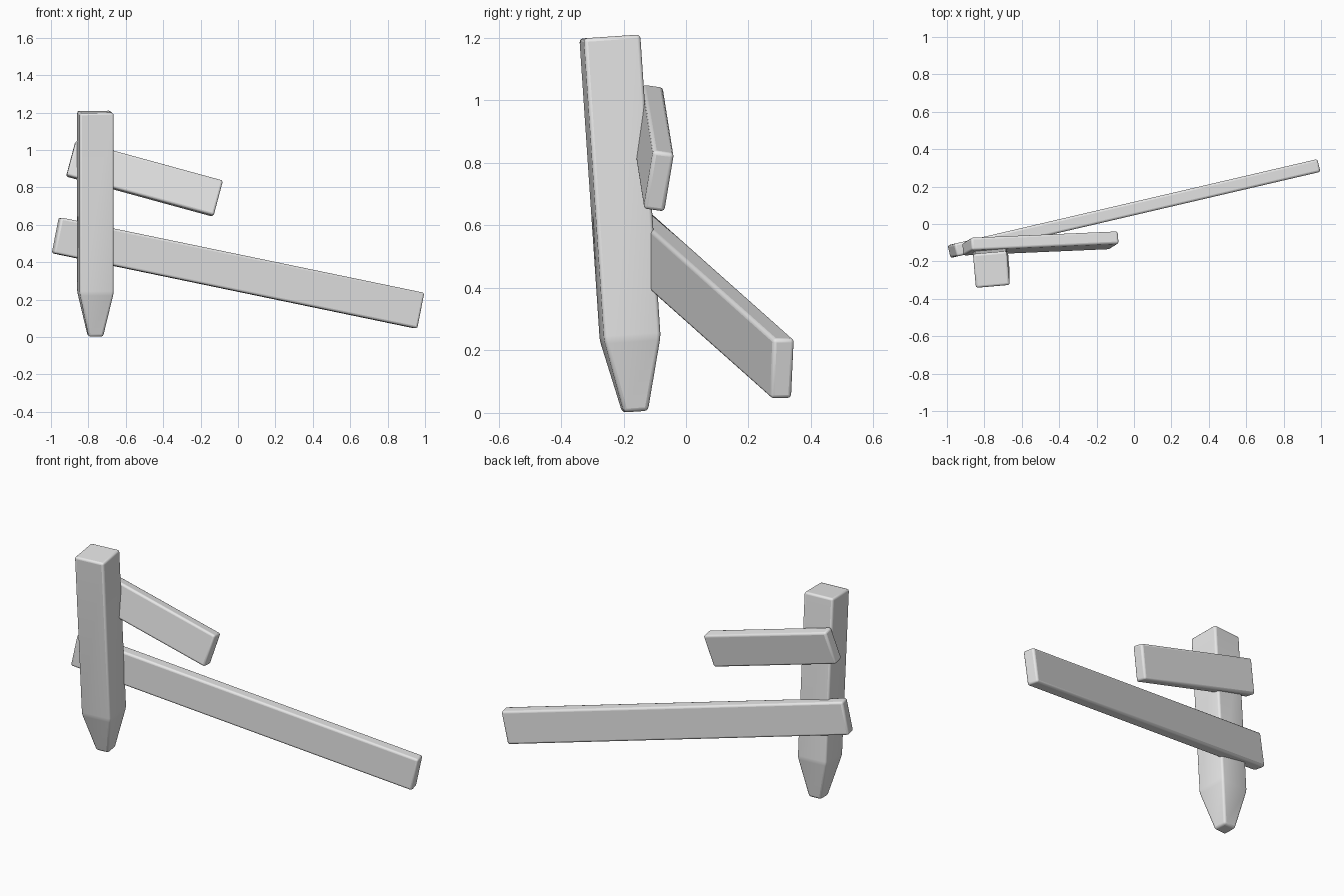
import bpy
import bmesh
from math import radians
from mathutils import Matrix, Vector

cube = bpy.data.objects.get("Cube")
if cube:
    bpy.data.objects.remove(cube, do_unlink=True)

# One plain grey for all the timber
grey = bpy.data.materials.new("plain_grey")
grey.use_nodes = True
grey.diffuse_color = (0.8, 0.8, 0.8, 1)
grey.node_tree.nodes["Principled BSDF"].inputs["Base Color"].default_value = (0.8, 0.8, 0.8, 1)


def rot(axis, degrees):
    return Matrix.Rotation(radians(degrees), 4, axis)


def finish(name, bm, matrix, bevel):
    """Turn a bmesh into a placed object with softly rounded edges."""
    bmesh.ops.recalc_face_normals(bm, faces=bm.faces)
    mesh = bpy.data.meshes.new(name)
    bm.to_mesh(mesh)
    bm.free()
    mesh.materials.append(grey)
    obj = bpy.data.objects.new(name, mesh)
    bpy.context.collection.objects.link(obj)
    obj.matrix_world = matrix
    mod = obj.modifiers.new("rounded_edges", 'BEVEL')
    mod.width = bevel
    mod.segments = 3
    mod.limit_method = 'ANGLE'
    mod.angle_limit = radians(10)
    bpy.ops.object.select_all(action='DESELECT')
    obj.select_set(True)
    bpy.context.view_layer.objects.active = obj
    bpy.ops.object.shade_smooth_by_angle(angle=radians(40))


def board(name, left, right, height, thickness, roll=0):
    """Plank running between the centres of its two ends."""
    left, right = Vector(left), Vector(right)
    span = right - left
    bm = bmesh.new()
    bmesh.ops.create_cube(bm, size=1)
    bmesh.ops.scale(bm, vec=(span.length, thickness, height), verts=bm.verts)
    flat = Vector((span.x, span.y)).length
    yaw = Vector((1, 0)).angle_signed(Vector((span.x, -span.y)))
    pitch = Vector((1, 0)).angle_signed(Vector((flat, span.z)))
    matrix = (Matrix.Translation((left + right) / 2)
              @ Matrix.Rotation(yaw, 4, 'Z')
              @ Matrix.Rotation(pitch, 4, 'Y')
              @ rot('X', roll))
    finish(name, bm, matrix, 0.012)


# Leaning square post with a sharpened foot: (height, half width) rings
bm = bmesh.new()
rings = []
for z, r in ((0, 0.039), (0.235, 0.091), (1.203, 0.091)):
    rings.append([bm.verts.new((x * r, y * r, z))
                  for x, y in ((-1, -1), (1, -1), (1, 1), (-1, 1))])
for low, high in zip(rings, rings[1:]):
    for i in range(4):
        j = (i + 1) % 4
        bm.faces.new((low[i], low[j], high[j], high[i]))
bm.faces.new(rings[0][::-1])
bm.faces.new(rings[-1])
finish("post", bm,
       Matrix.Translation((-0.7625, -0.163, 0.004)) @ rot('X', 3.85) @ rot('Z', 5), 0.012)

# Fallen lower rail and broken upper rail
board("lower_rail", (-0.972, -0.144, 0.544), (0.972, 0.309, 0.141), 0.195, 0.07)
board("upper_rail", (-0.893, -0.121, 0.955), (-0.107, -0.087, 0.74), 0.196, 0.068, roll=-8.5)
